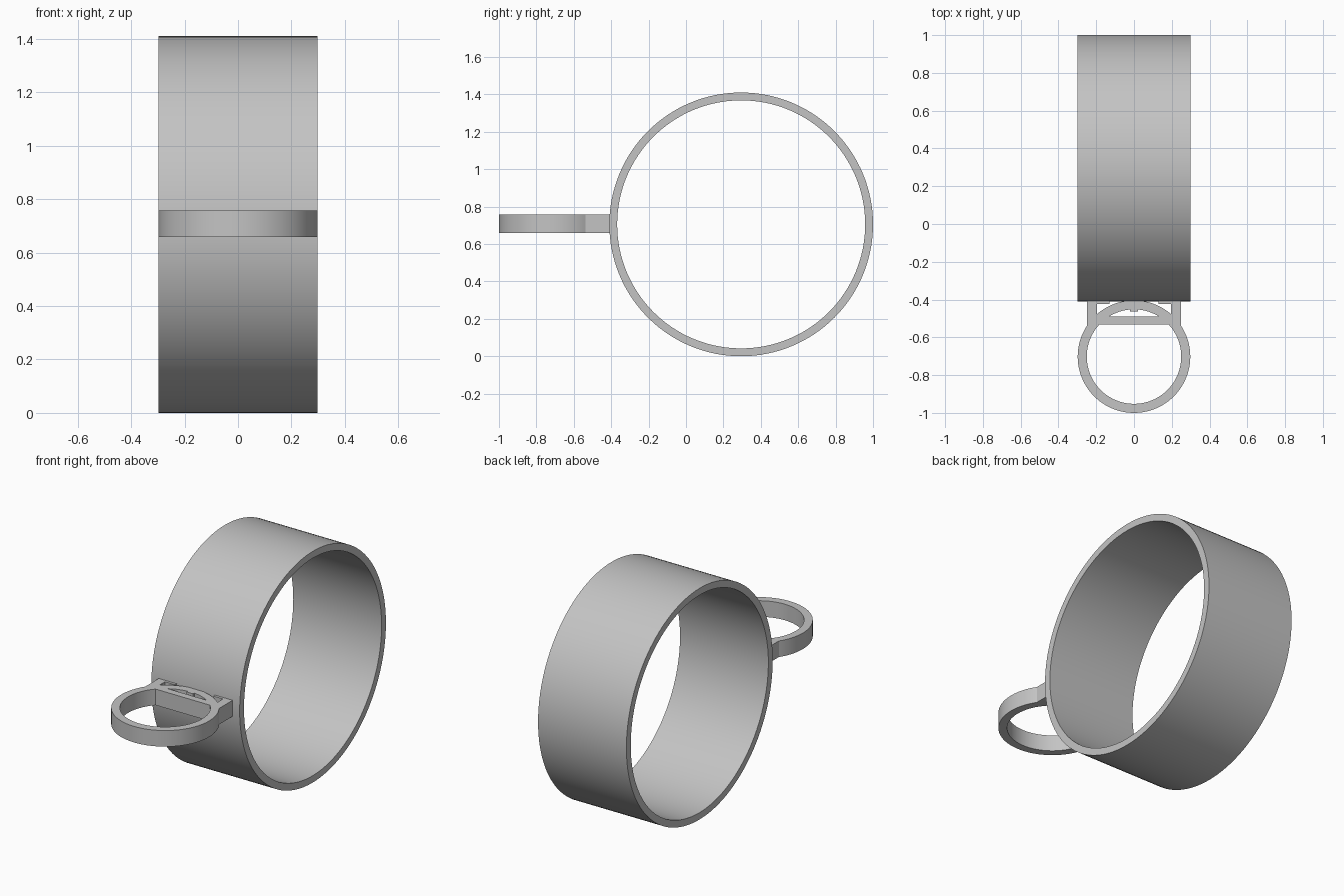
import bpy, bmesh
from math import sin, cos, asin, acos, pi
from mathutils import Matrix

cube = bpy.data.objects.get("Cube")
if cube:
    bpy.data.objects.remove(cube, do_unlink=True)

grey = bpy.data.materials.new("light_grey")
grey.use_nodes = True
grey.diffuse_color = (0.55, 0.55, 0.55, 1)
grey.node_tree.nodes["Principled BSDF"].inputs["Base Color"].default_value = (0.55, 0.55, 0.55, 1)


def arc(r, start, end, n=64):
    """Points along an arc about the local origin."""
    return [(r * cos(start + (end - start) * i / n), r * sin(start + (end - start) * i / n))
            for i in range(n + 1)]


def plate(name, loops, half_depth, matrix):
    """Extrude a filled outline with holes into a clean solid."""
    curve = bpy.data.curves.new(name + "_profile", 'CURVE')
    curve.dimensions = '2D'
    curve.fill_mode = 'BOTH'
    curve.extrude = half_depth
    for loop in loops:
        spline = curve.splines.new('POLY')
        spline.points.add(len(loop) - 1)
        for point, (x, y) in zip(spline.points, loop):
            point.co = (x, y, 0, 1)
        spline.use_cyclic_u = True
    helper = bpy.data.objects.new(name + "_profile", curve)
    bpy.context.collection.objects.link(helper)
    graph = bpy.context.evaluated_depsgraph_get()
    mesh = bpy.data.meshes.new_from_object(helper.evaluated_get(graph))
    bpy.data.objects.remove(helper, do_unlink=True)

    bm = bmesh.new()
    bm.from_mesh(mesh)
    bmesh.ops.remove_doubles(bm, verts=bm.verts, dist=0.0001)
    bmesh.ops.recalc_face_normals(bm, faces=bm.faces)
    bm.transform(matrix)
    bm.to_mesh(mesh)
    bm.free()
    mesh.name = name
    mesh.materials.clear()
    mesh.materials.append(grey)
    obj = bpy.data.objects.new(name, mesh)
    bpy.context.collection.objects.link(obj)
    bpy.ops.object.select_all(action='DESELECT')
    obj.select_set(True)
    bpy.context.view_layer.objects.active = obj
    bpy.ops.object.shade_smooth_by_angle(angle=0.5)
    return obj


# Wide band lying along x
circle = [arc(r, 0, 2 * pi, 128)[:-1] for r in (0.705, 0.663)]
plate("wide_band", circle, 0.298,
      Matrix.Translation((0, 0.295, 0.705)) @ Matrix.Rotation(pi / 2, 4, 'Y'))

# Small ring with side posts, drawn about the ring centre
R, r = 0.298, 0.25
post_out, post_in = 0.249, 0.196
a = acos(post_out / R)
outline = arc(R, a, -pi - a, 96) + [(-post_out, 0.31), (post_out, 0.31)]

# Finger opening below the crossbar
a = asin(0.17 / r)
opening = arc(r, a, -pi - a, 96)

# Slot above the crossbar, with a small nub hanging from its arch
a, nub = asin(0.213 / r), acos(0.022 / r)
slot = (arc(r, a, nub, 16) + [(0.022, 0.238), (-0.022, 0.238)]
        + arc(r, pi - nub, pi - a, 16))

# Corner gaps between ring, posts and band, each with a small tab
gap = arc(R, acos(post_in / R), asin(0.294 / R), 16) + [
    (0.13, 0.294), (0.13, 0.278), (post_in, 0.278)]
mirrored_gap = [(-x, y) for x, y in reversed(gap)]

plate("small_ring", [outline, opening, slot, gap, mirrored_gap], 0.049,
      Matrix.Translation((0, -0.702, 0.708)))
